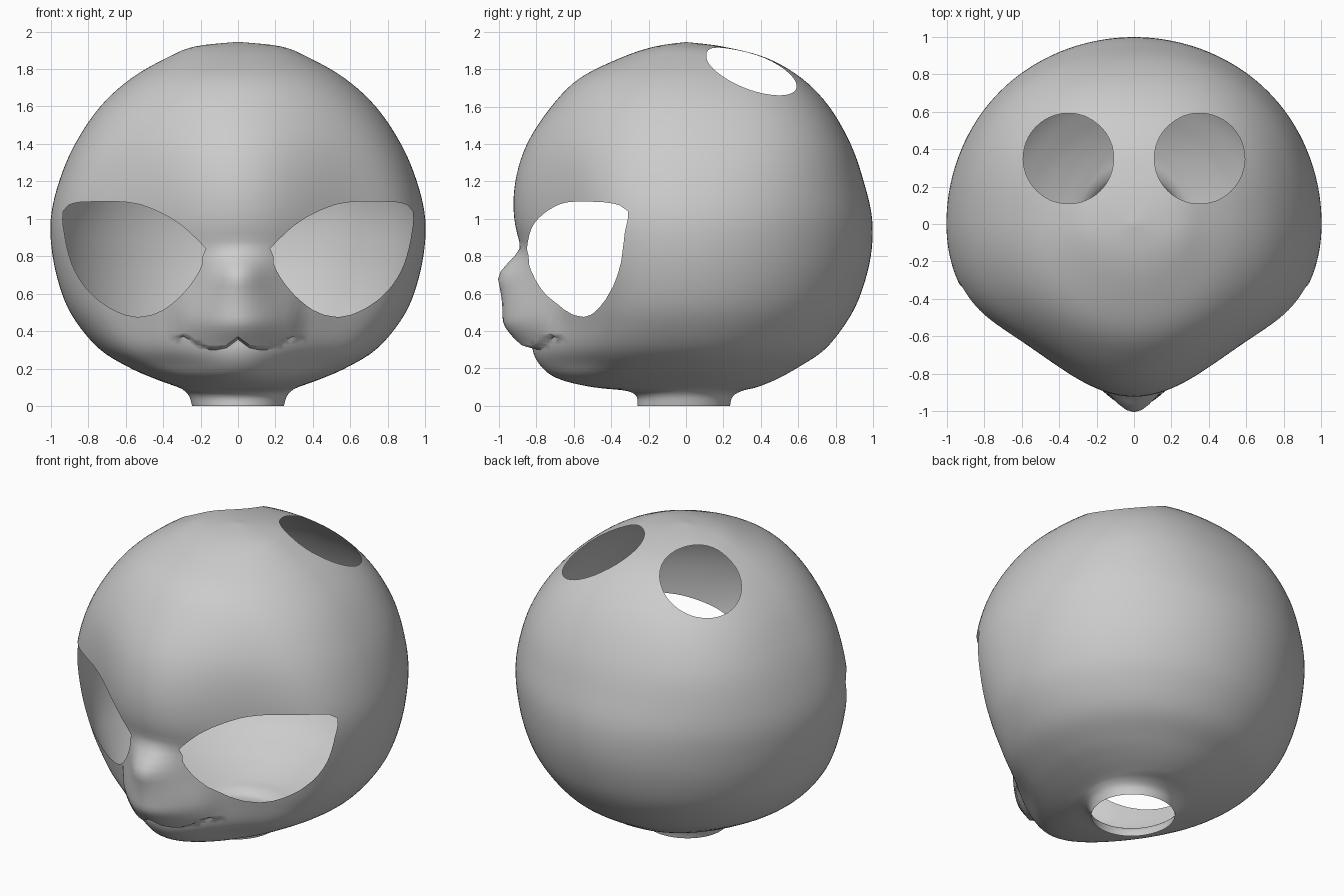
import bpy, bmesh, math
from mathutils import Vector
from mathutils.geometry import intersect_point_line

cube = bpy.data.objects.get("Cube")
if cube:
    bpy.data.objects.remove(cube)

SEGMENTS, STEPS = 152, 5

# Head levels: height, half width, depth to the front, depth to the back
LEVELS = [Vector(v) for v in (
    (0, .245, .26, .235), (.05, .26, .265, .25), (.08, .285, .32, .3), (.1, .32, .5, .38),
    (.14, .43, .67, .48), (.2, .57, .765, .59), (.3, .735, .82, .74), (.45, .865, .815, .86),
    (.6, .94, .825, .935), (.8, .99, .87, .988), (1, 1, .918, .995), (1.2, .955, .912, .95),
    (1.4, .87, .85, .88), (1.6, .735, .72, .765), (1.75, .57, .57, .62),
    (1.86, .38, .35, .43), (1.92, .23, .17, .2), (1.945, 0, 0, 0))]
EYE = [Vector(v) for v in (
    (.17, .84), (.3, .965), (.45, 1.05), (.6, 1.09), (.85, 1.088), (.92, 1.06), (.937, .99),
    (.895, .775), (.81, .626), (.68, .52), (.535, .474), (.385, .52), (.25, .65), (.19, .76),
    (.19, .8))]
LIP = ((0, .37), (.06, .325), (.14, .31), (.22, .34), (.29, .39), (.345, .355), (.375, .395))


def smooth(a, b, v):
    t = min(max((v - a) / (b - a), 0), 1)
    return t * t * (3 - 2 * t)


def spline(points, steps):
    out = []
    for i in range(len(points) - 1):
        p0, p1, p2 = points[max(i - 1, 0)], points[i], points[i + 1]
        p3 = points[min(i + 2, len(points) - 1)]
        for k in range(steps):
            t = k / steps
            out.append(p1 + (p2 - p0) * t / 2 + (2 * p0 - 5 * p1 + 4 * p2 - p3) * t * t / 2
                       + (3 * p1 - p0 - 3 * p2 + p3) * t ** 3 / 2)
    return out + [points[-1]]


EYE_LOOP = spline(EYE, 2)


# Hole and mouth outlines: negative inside
def eye_shape(co):
    if co.y > 0 or not .4 < co.z < 1.2:
        return 1
    p, inside, nearest = Vector((abs(co.x), co.z)), False, 9
    for a, b in zip(EYE_LOOP, EYE_LOOP[1:] + EYE_LOOP[:1]):
        q, t = intersect_point_line(p, a, b)
        nearest = min(nearest, (p - a.lerp(b, min(max(t, 0), 1))).length)
        if (a.y > p.y) != (b.y > p.y) and p.x < a.x + (b.x - a.x) * (p.y - a.y) / (b.y - a.y):
            inside = not inside
    return -nearest if inside else nearest


def ear_shape(co):
    return math.hypot(abs(co.x) - .35, co.y - .35) - .242 if co.z > 1 else 1


def lip_shape(co):
    x = abs(co.x)
    if co.y > -.3 or x >= LIP[-1][0]:
        return 1
    for (x0, z0), (x1, z1) in zip(LIP, LIP[1:]):
        if x <= x1:
            return co.z - z0 - (z1 - z0) * (x - x0) / (x1 - x0)


def score(bm, shape, remove=False):
    """Cut edges into the surface along an outline and optionally open it."""
    value = {v: shape(v.co) for v in bm.verts}
    value = {v: 0 if abs(d) < .001 else d for v, d in value.items()}
    for e in list(bm.edges):
        a, b = e.verts
        da, db = value[a], value[b]
        if da * db < 0 and abs(da - db) < .3:
            new = bmesh.utils.edge_split(e, a, da / (da - db))[1]
            value[new] = 0
    bmesh.ops.connect_verts(bm, verts=[v for v, d in value.items() if d == 0])
    if remove:
        gone = [f for f in bm.faces if shape(f.calc_center_median()) < 0
                and all(value[v] <= 0 for v in f.verts)]
        bmesh.ops.delete(bm, geom=gone, context='FACES')


# Head shell lofted through the levels: face narrowed to the nose, back fuller on the diagonals
bm = bmesh.new()
rings = []
for z, w, front, back in spline(LEVELS, STEPS):
    pinch = .16 * smooth(.08, .25, z) * (1 - smooth(.95, 1.85, z))
    bulge = .06 * smooth(.8, 1.6, z)
    ring = []
    for i in range(SEGMENTS):
        t = math.tau * i / SEGMENTS
        s, c, diagonal = math.sin(t), math.cos(t), math.sin(2 * t) ** 2
        if c < 0:
            swell = 1 + bulge * diagonal
            x, y = w * s * swell, -back * c * swell
        else:
            x, y = w * s, -front * c * (1 - pinch * diagonal * (1.15 - .9 * s ** 4))
        ring.append(bm.verts.new((x, y, max(z, 0))))
    rings.append(ring)
for low, high in zip(rings, rings[1:]):
    for i in range(SEGMENTS):
        j = (i + 1) % SEGMENTS
        bm.faces.new((low[i], low[j], high[j], high[i]))
bmesh.ops.remove_doubles(bm, verts=bm.verts, dist=.0005)

# Eye and ear openings
score(bm, eye_shape, True)
score(bm, ear_shape, True)

# Muzzle with an overhanging lip
score(bm, lip_shape)
score(bm, lambda co: lip_shape(co) + .015)
for v in bm.verts:
    x, y, z = v.co
    if y < -.3 and lip_shape(v.co) > -.002 and z > .3:
        width = .27 - .12 * smooth(.45, .75, z)
        bump = .165 * (1 - smooth(.67, .87, z)) * (.3 + .7 * smooth(.28, .46, z))
        v.co.y -= bump * math.exp(-(x / width) ** 2) * (1 - smooth(.28, .38, abs(x)))
bmesh.ops.recalc_face_normals(bm, faces=bm.faces)

mesh = bpy.data.meshes.new("head_shell")
bm.to_mesh(mesh)
bm.free()
head = bpy.data.objects.new("head_shell", mesh)
bpy.context.collection.objects.link(head)

# Plain grey finish
grey = bpy.data.materials.new("plain_grey")
grey.use_nodes = True
color = (.6, .6, .6, 1)
grey.diffuse_color = color
grey.node_tree.nodes["Principled BSDF"].inputs["Base Color"].default_value = color
mesh.materials.append(grey)

bpy.context.view_layer.objects.active = head
head.select_set(True)
bpy.ops.object.shade_smooth_by_angle(angle=math.radians(50))
